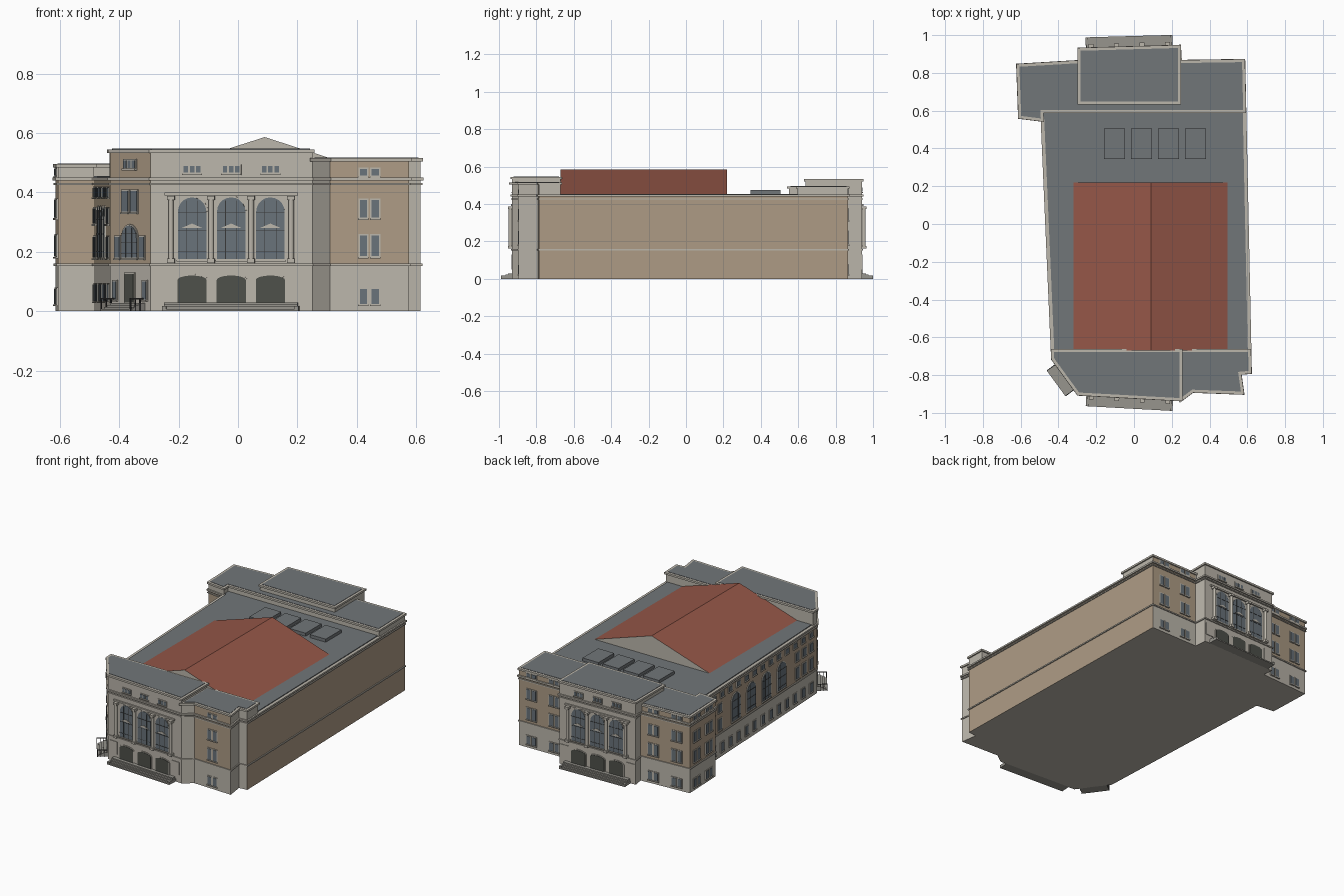
import bpy, bmesh, math
from mathutils import Vector

old = bpy.data.objects.get("Cube")
if old:
    bpy.data.objects.remove(old, do_unlink=True)

# Materials, shared by every object in the same slot order
COLOURS = {
    "pale_stone": (0.50, 0.47, 0.41),
    "tan_brick": (0.42, 0.33, 0.235),
    "slate_roof": (0.165, 0.18, 0.19),
    "red_roof": (0.30, 0.095, 0.065),
    "window_glass": (0.14, 0.17, 0.195),
    "dark_door": (0.075, 0.08, 0.068),
    "step_stone": (0.31, 0.30, 0.27),
    "dark_metal": (0.04, 0.04, 0.04),
}
MATS = []
for label, rgb in COLOURS.items():
    m = bpy.data.materials.new(label)
    m.use_nodes = True
    m.diffuse_color = (*rgb, 1)
    m.node_tree.nodes["Principled BSDF"].inputs["Base Color"].default_value = (*rgb, 1)
    MATS.append(m)
STONE, TAN, SLATE, RED, GLASS, DOOR, STEP, METAL = range(len(MATS))


def finish(name, bm):
    bmesh.ops.recalc_face_normals(bm, faces=bm.faces)
    mesh = bpy.data.meshes.new(name)
    bm.to_mesh(mesh)
    bm.free()
    for m in MATS:
        mesh.materials.append(m)
    ob = bpy.data.objects.new(name, mesh)
    bpy.context.collection.objects.link(ob)
    return ob


def loft(bm, low, high, sides, cap):
    """Join two matching loops into a closed solid."""
    a = [bm.verts.new(v) for v in low]
    b = [bm.verts.new(v) for v in high]
    bm.faces.new(a[::-1]).material_index = cap
    bm.faces.new(b).material_index = cap
    n = len(a)
    for i in range(n):
        j = (i + 1) % n
        bm.faces.new((a[i], a[j], b[j], b[i])).material_index = sides[i]


def prism(name, pts, z0, z1, sides, cap):
    bm = bmesh.new()
    if isinstance(sides, int):
        sides = [sides] * len(pts)
    loft(bm, [(*p, z0) for p in pts], [(*p, z1) for p in pts], sides, cap)
    return finish(name, bm)


def offset(pts, d):
    """Mitred outline offset, outward for positive d."""
    out = []
    for i, p in enumerate(pts):
        p = Vector(p)
        e1 = (p - Vector(pts[i - 1])).normalized()
        e2 = (Vector(pts[(i + 1) % len(pts)]) - p).normalized()
        n1, n2 = Vector((e1.y, -e1.x)), Vector((e2.y, -e2.x))
        out.append(tuple(p + (n1 + n2) * (d / (1 + n1.dot(n2)))))
    return out


def block(name, pts, z0, z1, sides):
    """Wall mass with a stone coping and slate roof."""
    prism(name + "_walls", pts, z0, z1 - 0.01, sides, STONE)
    prism(name + "_coping", offset(pts, 0.008), z1 - 0.012, z1, STONE, STONE)
    prism(name + "_roof", offset(pts, -0.008), z1 - 0.005, z1 + 0.002, SLATE, SLATE)


class Facade:
    """Details laid on one wall, placed by distance from the wall's middle."""

    def __init__(self, p, q):
        p, q = Vector(p), Vector(q)
        self.mid = (p + q) / 2
        self.dir = (q - p).normalized()
        self.out = Vector((self.dir.y, -self.dir.x))
        self.bm = bmesh.new()

    def point(self, u, z, d):
        return Vector((*(self.mid + self.dir * u + self.out * d), z))

    def panel(self, profile, depth, mat, start=-0.002):
        loft(self.bm, [self.point(u, z, start) for u, z in profile],
             [self.point(u, z, depth) for u, z in profile], [mat] * len(profile), mat)

    def rect(self, u0, u1, z0, z1, depth, mat, start=-0.002):
        self.panel([(u0, z0), (u1, z0), (u1, z1), (u0, z1)], depth, mat, start)

    def arch(self, u, w, z0, z1, rise, depth, mat):
        top = [(u + w / 2 * math.cos(math.pi * i / 10), z1 - rise + rise * math.sin(math.pi * i / 10))
               for i in range(11)]
        self.panel([(u - w / 2, z0), (u + w / 2, z0)] + top, depth, mat)

    def window(self, u, w, z0, z1, rise=0, mat=GLASS):
        r = 0.005
        if rise:
            self.arch(u, w + 2 * r, z0 - r, z1 + r, rise + r, 0.004, STONE)
            self.arch(u, w, z0, z1, rise, 0.006, mat)
        else:
            self.rect(u - w / 2 - r, u + w / 2 + r, z0 - r, z1 + r, 0.004, STONE)
            self.rect(u - w / 2, u + w / 2, z0, z1, 0.006, mat)
        self.rect(u - w / 2 - r, u + w / 2 + r, z0 - 0.008, z0 - 0.002, 0.009, STONE)

    def pair(self, u, w, z0, z1, gap=0.04):
        for s in (-1, 1):
            self.window(u + s * gap / 2, w, z0, z1)

    def big_window(self, u, w, z0, z1):
        self.window(u, w, z0, z1, w / 2)
        for k in (-1, 1):
            self.rect(u + k * w / 5 - 0.001, u + k * w / 5 + 0.001, z0, z1 - w * 0.1, 0.0075, METAL)
        for f in (0.12, 0.47, 0.75):
            z = z0 + (z1 - z0) * f
            self.rect(u - w / 2, u + w / 2, z - 0.001, z + 0.001, 0.0075, METAL)

    def column(self, u, z0, z1, r=0.009):
        ring = [(math.cos(math.tau * i / 12) * r, math.sin(math.tau * i / 12) * r) for i in range(12)]
        d = r + 0.004
        loft(self.bm, [self.point(u + a, z0, d + b) for a, b in ring],
             [self.point(u + a, z1, d + b) for a, b in ring], [STONE] * 12, STONE)
        for z in (z0, z1 - 0.014):
            self.rect(u - r * 1.4, u + r * 1.4, z, z + 0.014, d + r * 1.4, STONE)

    def steps(self, u0, u1, depth, height, count=4):
        for i in range(count):
            self.rect(u0, u1, height * i / count, height * (i + 1) / count,
                      depth * (1 - i / (count + 1)), STEP)

    def done(self, name):
        return finish(name, self.bm)


# Ground outline, counter-clockwise from the front left corner
A, B, C, D = (-0.295, -0.90), (0.25, -0.93), (0.31, -0.885), (0.575, -0.895)
E, F, G, H = (0.56, -0.79), (0.615, -0.785), (0.58, 0.865), (0.245, 0.86)
I, J, K, L = (0.24, 0.94), (-0.29, 0.925), (-0.28, 0.86), (-0.615, 0.84)
M, N, O = (-0.605, 0.565), (-0.485, 0.55), (-0.43, -0.715)
OUTLINE = [A, B, C, D, E, F, G, H, I, J, K, L, M, N, O]
upper = [TAN if c == "T" else STONE for c in "SSTSSTTSSSTTTTT"]
base = [TAN if i == 5 else STONE for i in range(15)]

# Main body with string courses
prism("ground_storey", OUTLINE, 0, 0.155, base, STONE)
prism("upper_storeys", OUTLINE, 0.155, 0.44, upper, STONE)
prism("lower_band", offset(OUTLINE, 0.006), 0.152, 0.16, STONE, STONE)
prism("upper_band", offset(OUTLINE, 0.006), 0.424, 0.431, STONE, STONE)
prism("main_cornice", offset(OUTLINE, 0.009), 0.44, 0.45, STONE, STONE)
prism("main_roof", offset(OUTLINE, -0.01), 0.445, 0.455, SLATE, SLATE)

# Raised end blocks
S, T = STONE, TAN
block("front_block", [O, A, B, (0.25, -0.67), (-0.432, -0.67)], 0.44, 0.545, [T, S, S, S, S])
block("front_wing", [(0.25, -0.67), B, C, D, E, F, (0.612, -0.67)], 0.44, 0.516, [S, S, T, S, S, S, S])
block("rear_block", [(-0.487, 0.595), (0.586, 0.595), G, H, K, L, M, N], 0.44, 0.495,
      [S, S, T, S, T, T, S, S])
block("rear_centre", [(-0.29, 0.64), (0.24, 0.64), I, J], 0.44, 0.533, S)

# Red gabled roof over the hall
bm = bmesh.new()
gable = [(-0.33, 0.452), (0.505, 0.452), (0.09, 0.586)]
loft(bm, [(x, -0.67, z) for x, z in gable], [(x, 0.22, z) for x, z in gable], [SLATE, RED, RED], STONE)
finish("gabled_roof", bm)

# Roof lights
for i in range(4):
    x = -0.16 + i * 0.143
    prism(f"roof_light_{i + 1}", [(x, 0.345), (x + 0.113, 0.345), (x + 0.113, 0.505), (x, 0.505)],
          0.45, 0.475, SLATE, SLATE)

# Matching front and rear entrance fronts
for name, p, q in (("front_entrance", A, B), ("rear_entrance", I, J)):
    f = Facade(p, q)
    for u in (-0.132, 0, 0.132):
        f.window(u, 0.098, 0.03, 0.12, 0.015, DOOR)
        f.big_window(u, 0.096, 0.175, 0.383)
        f.panel([(u - 0.035, 0.28), (u + 0.035, 0.28), (u, 0.295)], 0.009, STONE)
        for k in (-1, 0, 1):
            f.window(u + k * 0.021, 0.015, 0.466, 0.489)
    for k in (-1.5, -0.5, 0.5, 1.5):
        f.column(k * 0.135, 0.163, 0.388)
    f.rect(-0.225, 0.225, 0.39, 0.4, 0.009, STONE)
    for s in (-1, 1):
        f.rect(s * 0.23 - 0.028, s * 0.23 + 0.028, 0.05, 0.13, 0.004, STONE)
        f.rect(s * 0.223 - 0.007, s * 0.223 + 0.007, 0, 0.018, 0.062, STEP)
    f.steps(-0.225, 0.225, 0.062, 0.03)
    f.done(name)

# Paired windows on the wings
ROWS = ((0.025, 0.075), (0.185, 0.255), (0.315, 0.375), (0.456, 0.478))
for name, p, q, spots in (("front_wing_windows", C, D, (0,)),
                          ("rear_right_windows", G, H, (-0.08, 0.08)),
                          ("rear_left_windows", K, L, (-0.08, 0.08)),
                          ("left_wing_windows", L, M, (-0.065, 0.065))):
    f = Facade(p, q)
    for u in spots:
        for z0, z1 in ROWS:
            f.pair(u, 0.025, z0, z1)
    f.done(name)

# Corner entrance with arched window, steps and handrails
f = Facade(O, A)
f.window(0, 0.05, 0.03, 0.125, 0, DOOR)
f.big_window(0, 0.085, 0.18, 0.288)
for s in (-1, 1):
    f.window(s * 0.07, 0.025, 0.18, 0.25)
    f.window(s * 0.085, 0.02, 0.04, 0.1)
for k in (-1, 0, 1):
    f.window(k * 0.024, 0.016, 0.482, 0.507)
f.pair(0, 0.035, 0.335, 0.405, 0.05)
f.steps(-0.083, 0.083, 0.062, 0.028)
for s in (-0.083, 0.083):
    f.rect(s - 0.002, s + 0.002, 0.04, 0.044, 0.062, METAL)
    for d in (0.02, 0.04, 0.06):
        f.rect(s - 0.002, s + 0.002, 0, 0.042, d + 0.002, METAL, d - 0.002)
f.done("corner_entrance")

# Long left wall: small windows above and below, tall arches between
f = Facade(N, O)
for i in range(14):
    u = -0.57 + i * 0.0877
    f.window(u, 0.035, 0.385, 0.414)
    f.window(u, 0.03, 0.035, 0.09)
for k in (-1.5, -0.5, 0.5, 1.5):
    f.big_window(k * 0.165, 0.09, 0.18, 0.35)
for s in (-1, 1):
    for u in (0.42, 0.495, 0.57):
        f.window(s * u, 0.035, 0.18, 0.25)
        f.window(s * u, 0.035, 0.295, 0.345)
f.done("left_wall_windows")
